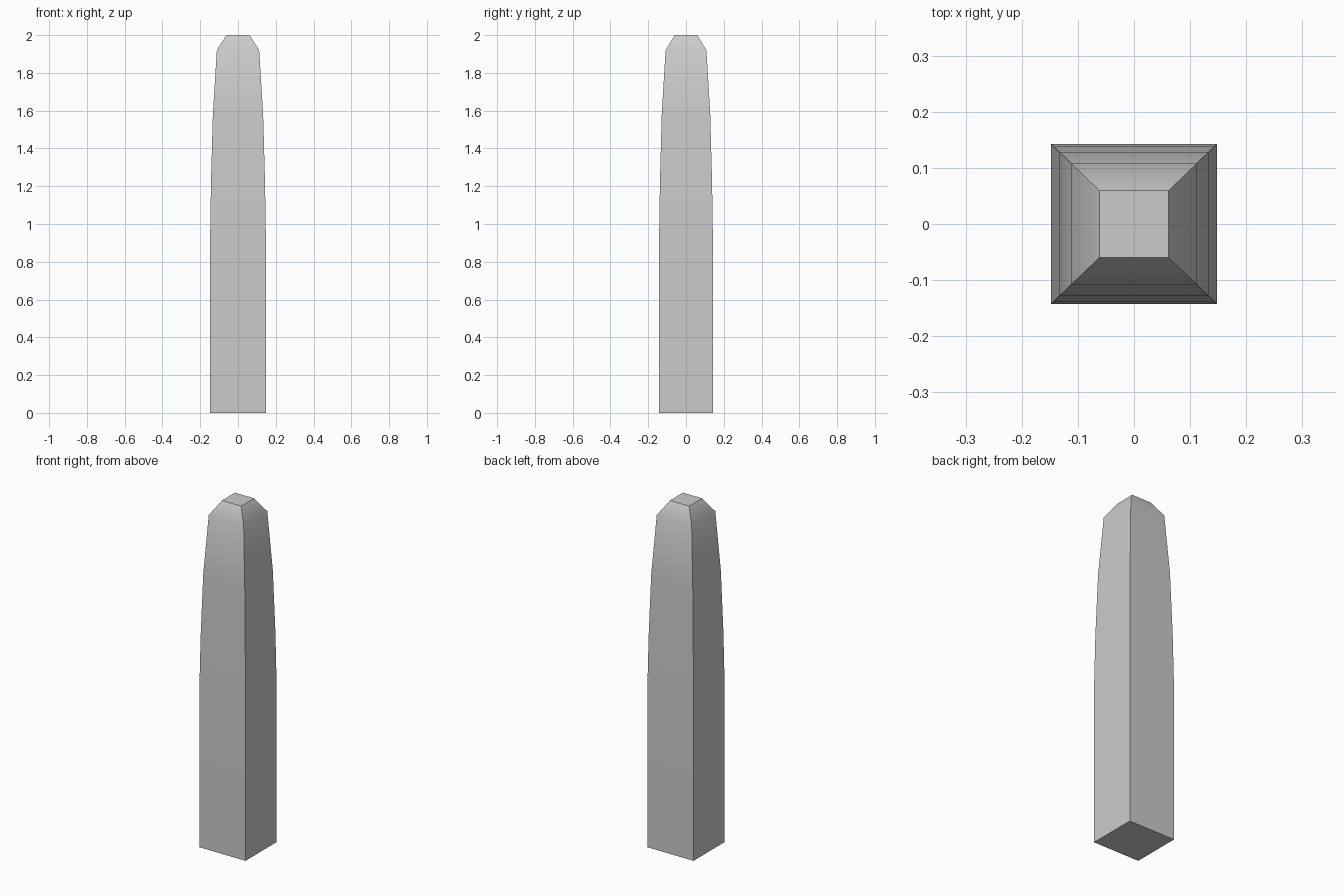
import bpy, bmesh, math

if "Cube" in bpy.data.objects:
    bpy.data.objects.remove(bpy.data.objects["Cube"])

# Profile: height, half width in x (depth is slightly narrower)
PROFILE = [(0, 0.148), (0.9, 0.148), (1.22, 0.143), (1.58, 0.133),
           (1.92, 0.112), (2.0, 0.0615)]
DEPTH = 0.965

# Tapered square post built from stacked rings
bm = bmesh.new()
rings = [[bm.verts.new((sx * w, sy * w * DEPTH, z))
          for sx, sy in ((-1, -1), (1, -1), (1, 1), (-1, 1))]
         for z, w in PROFILE]
for low, high in zip(rings, rings[1:]):
    for i in range(4):
        j = (i + 1) % 4
        bm.faces.new((low[i], low[j], high[j], high[i]))

# Flat base and tip
bm.faces.new(reversed(rings[0]))
bm.faces.new(rings[-1])

mesh = bpy.data.meshes.new("tapered_post")
bm.to_mesh(mesh)
bm.free()
post = bpy.data.objects.new("tapered_post", mesh)
bpy.context.collection.objects.link(post)

# Smooth along each side, sharp at corners and tip
bpy.context.view_layer.objects.active = post
post.select_set(True)
bpy.ops.object.shade_smooth_by_angle(angle=math.radians(40))
